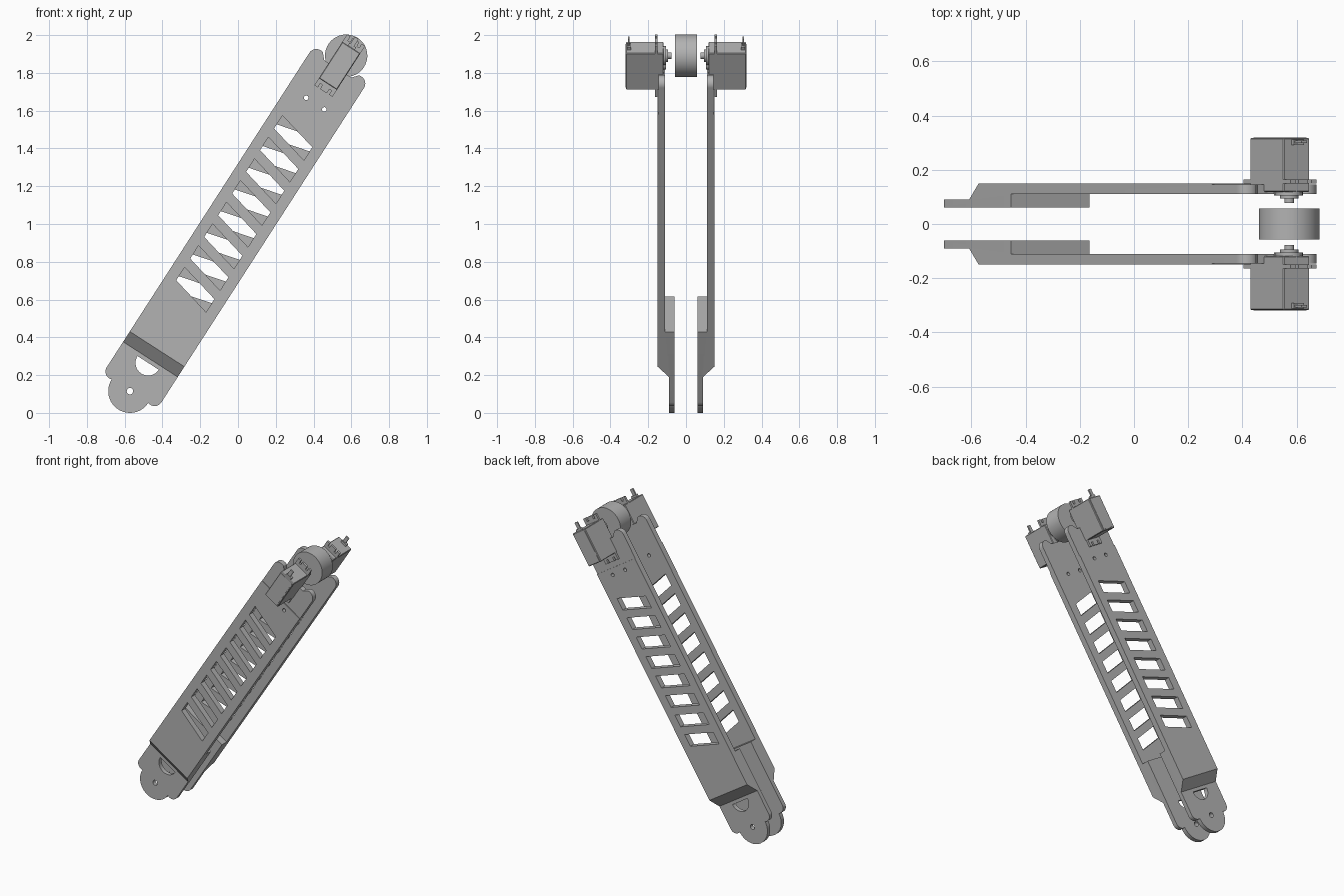
import bpy, bmesh
from math import sin, cos, pi, radians
from mathutils import Matrix

if "Cube" in bpy.data.objects:
    bpy.data.objects.remove(bpy.data.objects["Cube"], do_unlink=True)

grey = bpy.data.materials.new("grey")
grey.use_nodes = True
GREY = (0.45, 0.45, 0.45, 1)
grey.diffuse_color = GREY
grey.node_tree.nodes["Principled BSDF"].inputs["Base Color"].default_value = GREY

# Parts are made upright (x across, z along the arm), then leaned over
LEAN = Matrix.Translation((-0.572, 0, 0.115)) @ Matrix.Rotation(radians(32.8), 4, 'Y')
PIVOT = 2.113


def arc(cx, cz, r, a0, a1, n=12):
    return [(cx + r * cos(radians(a0 + (a1 - a0) * i / n)),
             cz + r * sin(radians(a0 + (a1 - a0) * i / n))) for i in range(n + 1)]


def add_prism(bm, pts, lo, hi, axis='Y'):
    """Extrude a profile in (x, z) along y, or in (y, z) along x."""
    def place(p, d):
        return (p[0], d, p[1]) if axis == 'Y' else (d, p[0], p[1])
    a = [bm.verts.new(place(p, lo)) for p in pts]
    b = [bm.verts.new(place(p, hi)) for p in pts]
    bm.faces.new(a)
    bm.faces.new(b[::-1])
    for i in range(len(pts)):
        j = (i + 1) % len(pts)
        bm.faces.new((a[j], a[i], b[i], b[j]))


def make(name, prisms, bevel=0):
    bm = bmesh.new()
    for p in prisms:
        add_prism(bm, *p)
    bmesh.ops.recalc_face_normals(bm, faces=bm.faces)
    if bevel:
        bmesh.ops.bevel(bm, geom=bm.edges[:], offset=bevel, segments=1, affect='EDGES')
    me = bpy.data.meshes.new(name)
    bm.to_mesh(me)
    bm.free()
    me.materials.append(grey)
    ob = bpy.data.objects.new(name, me)
    bpy.context.collection.objects.link(ob)
    ob.matrix_world = LEAN
    return ob


def smooth(ob):
    bpy.ops.object.select_all(action='DESELECT')
    ob.select_set(True)
    bpy.context.view_layer.objects.active = ob
    bpy.ops.object.shade_smooth_by_angle(angle=radians(30))


def cut(ob, cutter, operation):
    cutter.hide_render = True
    mod = ob.modifiers.new("cut", 'BOOLEAN')
    mod.object, mod.operation, mod.solver = cutter, operation, 'EXACT'
    bpy.context.view_layer.update()
    deps = bpy.context.evaluated_depsgraph_get()
    me = bpy.data.meshes.new_from_object(ob.evaluated_get(deps))
    ob.modifiers.clear()
    ob.data = me
    bpy.data.objects.remove(cutter, do_unlink=True)


def rect(x0, x1, z0, z1):
    return [(x0, z0), (x1, z0), (x1, z1), (x0, z1)]


def disc(x, z, r, n=32):
    return arc(x, z, r, 0, 360, n)[:-1]


# Arm outline: rounded pivot end with two shoulders, two lobes at the motor end
half = arc(0, 0, 0.115, -90, -1) + arc(0.13, 0.04, 0.042, -110, 0)
half += arc(0.128, 2.02, 0.044, 0, 110) + [(0.085, 2.03)]
outline = half + [(-x, z) for x, z in half[:0:-1]]

# Arm side profile as (depth, length): thin foot, ramp, thick block, thin panel
side = [(0.06, -0.2), (0.09, -0.2), (0.09, 0.2), (0.15, 0.265), (0.15, 1.853),
        (0.145, 1.853), (0.145, 2.2), (0.11, 2.2), (0.11, 0.485), (0.06, 0.485)]


def build_side(prefix, s):
    # Arm plate with slanted slots and screw holes
    plate = make(prefix + "_arm_plate", [(outline, s * 0.04, s * 0.17)])
    cut(plate, make("profile_cutter", [([(s * y, z) for y, z in side], -0.3, 0.3, 'X')]),
        'INTERSECT')
    holes = [disc(0, 0, 0.017), arc(0, 0.178, 0.067, 180, 360, 20)]
    holes += [disc(x, 1.811, 0.012, 16) for x in (-0.057, 0.057)]
    for i in range(8):
        z, tilt = 0.639 + 0.1366 * i, s * 0.028
        holes.append([(-0.112, z - tilt - 0.041), (0.112, z + tilt - 0.041),
                      (0.112, z + tilt + 0.041), (-0.112, z - tilt + 0.041)])
    cut(plate, make("hole_cutter", [(h, s * 0.03, s * 0.18) for h in holes]), 'DIFFERENCE')
    smooth(plate)

    # Motor case, standing through the plate
    make(prefix + "_motor_case", [(rect(-0.057, 0.057, 1.934, 2.164), s * 0.118, s * 0.318)],
         0.004)
    make(prefix + "_motor_lid", [(rect(-0.048, 0.048, 1.943, 2.155), s * 0.31, s * 0.32)])

    # Mounting flange with open screw slots at both ends
    end = [(0.057, 2.21), (0.035, 2.21), (0.035, 2.185), (0.021, 2.185), (0.021, 2.21)]
    end += [(-x, z) for x, z in end[::-1]]
    low = [(-x, 2 * 2.05 - z) for x, z in end]
    make(prefix + "_motor_flange", [(end + low, s * 0.15, s * 0.164)])

    # Gear boss, collar and output shaft
    smooth(make(prefix + "_gear_boss", [(disc(0, PIVOT, 0.05), s * 0.105, s * 0.13),
                                        (disc(0, 2.055, 0.025), s * 0.106, s * 0.13)]))
    smooth(make(prefix + "_collar", [(disc(0, PIVOT, 0.034), s * 0.094, s * 0.112)]))
    smooth(make(prefix + "_shaft", [(disc(0, PIVOT, 0.018, 20), s * 0.077, s * 0.1)]))

    # Cable stub
    make(prefix + "_cable_stub", [(rect(-0.022, 0.022, 2.16, 2.178), s * 0.292, s * 0.312)])
    make(prefix + "_cable", [(rect(-0.016, 0.008, 2.17, 2.222), s * 0.298, s * 0.308)])


build_side("front", -1)
build_side("back", 1)

# Roller between the two shafts
smooth(make("roller", [(disc(0, PIVOT, 0.112, 64), -0.058, 0.058)]))
